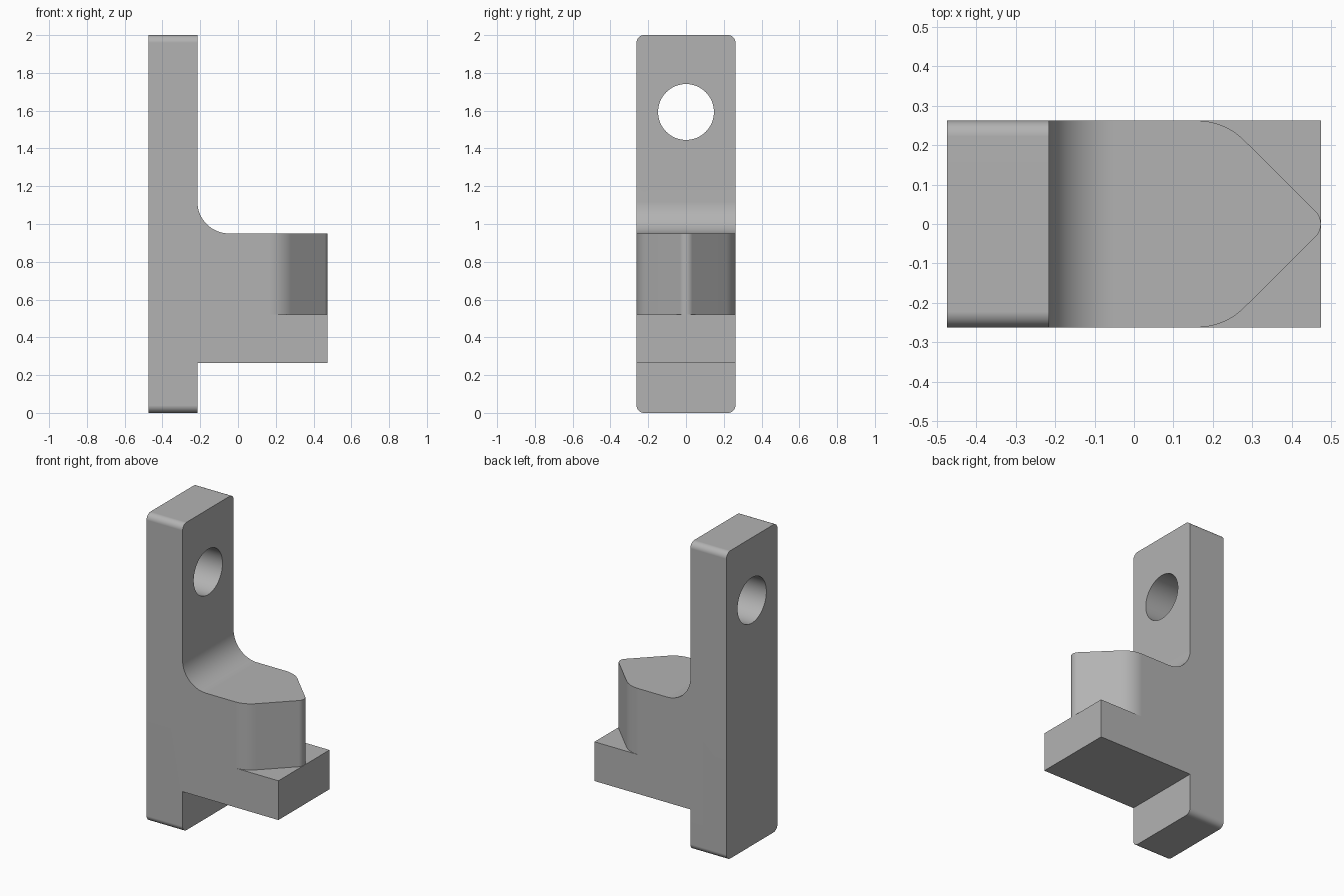
import bpy, bmesh, math
from mathutils import Vector

cube = bpy.data.objects.get("Cube")
if cube:
    bpy.data.objects.remove(cube, do_unlink=True)

HALF_W = 0.262             # half width of the whole bracket
BACK, FACE, FRONT = -0.474, -0.215, 0.474
ARM_LOW, LEDGE, ARM_TOP = 0.265, 0.52, 0.95

grey = bpy.data.materials.new("plain_grey")
grey.use_nodes = True
colour = (0.45, 0.45, 0.45, 1)
grey.diffuse_color = colour
grey.node_tree.nodes["Principled BSDF"].inputs["Base Color"].default_value = colour


def arc(cx, cy, r, start, end, steps):
    angles = [math.radians(start + (end - start) * i / steps) for i in range(steps + 1)]
    return [(cx + r * math.cos(a), cy + r * math.sin(a)) for a in angles]


def prism(name, outline, to_3d, direction, corner_radius=0):
    """Extrude an outline; optionally round the end edges running along x."""
    bm = bmesh.new()
    base = bm.faces.new([bm.verts.new(to_3d(p)) for p in outline])
    result = bmesh.ops.extrude_face_region(bm, geom=[base], use_keep_orig=True)
    moved = [g for g in result["geom"] if isinstance(g, bmesh.types.BMVert)]
    bmesh.ops.translate(bm, verts=moved, vec=Vector(direction))
    bmesh.ops.recalc_face_normals(bm, faces=bm.faces)
    if corner_radius:
        ends = [e for e in bm.edges
                if abs(e.verts[0].co.x - e.verts[1].co.x) > 0.1
                and all(v.co.z < 0.001 or v.co.z > 1.999 for v in e.verts)]
        bmesh.ops.bevel(bm, geom=ends, offset=corner_radius, segments=8,
                        profile=0.5, affect='EDGES')
    mesh = bpy.data.meshes.new(name)
    bm.to_mesh(mesh)
    bm.free()
    mesh.materials.append(grey)
    obj = bpy.data.objects.new(name, mesh)
    bpy.context.collection.objects.link(obj)
    return obj


# Upright plate and arm in one side profile, with the inner fillet
fillet = 0.168
profile = [(BACK, 0), (FACE, 0), (FACE, ARM_LOW), (FRONT, ARM_LOW), (FRONT, ARM_TOP)]
profile += arc(FACE + fillet, ARM_TOP + fillet, fillet, 270, 180, 16)
profile += [(FACE, 2), (BACK, 2)]
bracket = prism("bracket", profile, lambda p: (p[0], -HALF_W, p[1]),
                (0, 2 * HALF_W, 0), corner_radius=0.04)

# Round hole through the plate
hole = prism("hole_cutter", arc(0, 1.593, 0.148, 0, 352.5, 47),
             lambda p: (-0.6, p[0], p[1]), (0.5, 0, 0))

# Pointed nose: everything outside its outline is cut down to the ledge
shoulder, tip = 0.168, 0.046
half = arc(0.16, HALF_W - shoulder, shoulder, 90, 45, 10)
half += arc(FRONT - 0.0005 - tip, 0, tip, 45, 0, 6)
nose = half + [(x, -y) for x, y in reversed(half[:-1])]
outside = [(0.16, -0.4), (0.6, -0.4), (0.6, 0.4), (0.16, 0.4)]
nose_cutter = prism("nose_cutter", nose + outside,
                    lambda p: (p[0], p[1], LEDGE), (0, 0, 0.7))

bpy.ops.object.select_all(action='DESELECT')
bpy.context.view_layer.objects.active = bracket
bracket.select_set(True)
for cutter in (hole, nose_cutter):
    cut = bracket.modifiers.new(cutter.name, 'BOOLEAN')
    cut.operation = 'DIFFERENCE'
    cut.solver = 'EXACT'
    cut.object = cutter
    bpy.ops.object.modifier_apply(modifier=cut.name)
    bpy.data.objects.remove(cutter, do_unlink=True)

# Smooth rounds beside flat faces
bpy.ops.object.shade_smooth_by_angle(angle=math.radians(30))
weighted = bracket.modifiers.new("flat_faces", 'WEIGHTED_NORMAL')
weighted.keep_sharp = True
